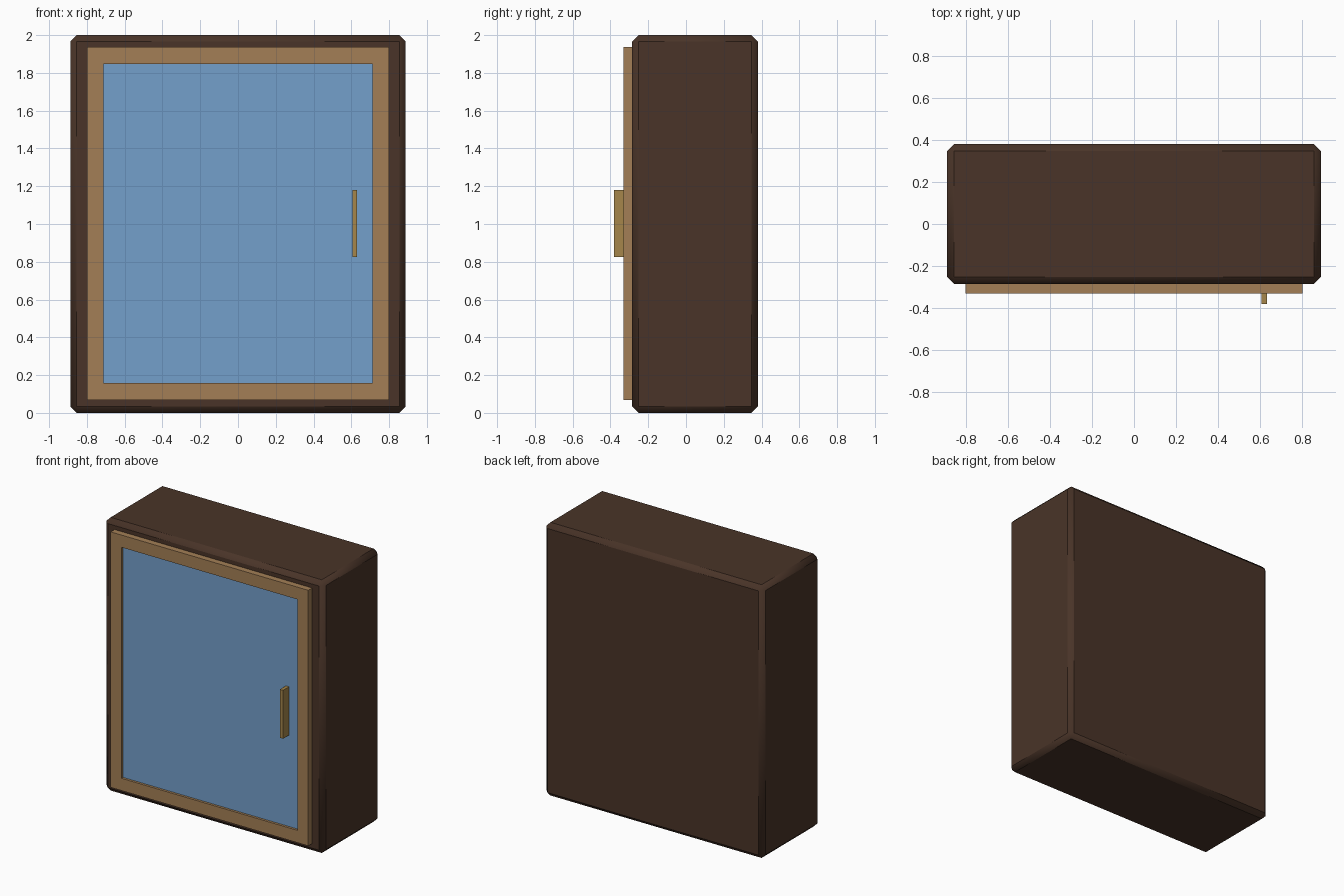
import bpy, bmesh, math

if "Cube" in bpy.data.objects:
    bpy.data.objects.remove(bpy.data.objects["Cube"])


def material(name, rgb):
    mat = bpy.data.materials.new(name)
    mat.diffuse_color = (*rgb, 1)
    mat.use_nodes = True
    mat.node_tree.nodes["Principled BSDF"].inputs["Base Color"].default_value = mat.diffuse_color
    return mat


def finish(name, bm, mat):
    bmesh.ops.recalc_face_normals(bm, faces=bm.faces)
    mesh = bpy.data.meshes.new(name)
    bm.to_mesh(mesh)
    bm.free()
    mesh.materials.append(mat)
    obj = bpy.data.objects.new(name, mesh)
    bpy.context.collection.objects.link(obj)
    return obj


def box(name, lo, hi, mat):
    bm = bmesh.new()
    bmesh.ops.create_cube(bm, size=1)
    for v in bm.verts:
        v.co = [(a + b) / 2 + c * (b - a) for a, b, c in zip(lo, hi, v.co)]
    return finish(name, bm, mat)


def frame(name, outer, inner, y0, y1, mat):
    """Rectangular ring in the xz plane; outer/inner are (half width, z low, z high)."""
    bm = bmesh.new()
    loops = []
    for (w, z0, z1), y in ((outer, y0), (inner, y0), (inner, y1), (outer, y1)):
        loops.append([bm.verts.new((x, y, z))
                      for x, z in ((-w, z0), (w, z0), (w, z1), (-w, z1))])
    for a, b in zip(loops, loops[1:] + loops[:1]):
        for i in range(4):
            j = (i + 1) % 4
            bm.faces.new((a[i], a[j], b[j], b[i]))
    return finish(name, bm, mat)


dark_wood = material("dark_wood", (0.067, 0.034, 0.021))
light_wood = material("light_wood", (0.37, 0.212, 0.092))
glass = material("glass", (0.175, 0.35, 0.6))
brass = material("brass", (0.38, 0.24, 0.07))

# Cabinet body with chamfered edges and soft shading
body = box("cabinet_body", (-0.888, -0.285, 0), (0.888, 0.38, 2), dark_wood)
bevel = body.modifiers.new("edge_chamfer", "BEVEL")
bevel.width = 0.033
bevel.segments = 1
bpy.context.view_layer.objects.active = body
body.select_set(True)
bpy.ops.object.shade_smooth_by_angle(angle=math.radians(60))

# Door frame, recessed glass panel and handle
frame("door_frame", (0.80, 0.067, 1.938), (0.712, 0.157, 1.848), -0.33, -0.284, light_wood)
box("door_glass", (-0.72, -0.312, 0.15), (0.72, -0.29, 1.855), glass)
box("door_handle", (0.606, -0.38, 0.825), (0.631, -0.31, 1.18), brass)
